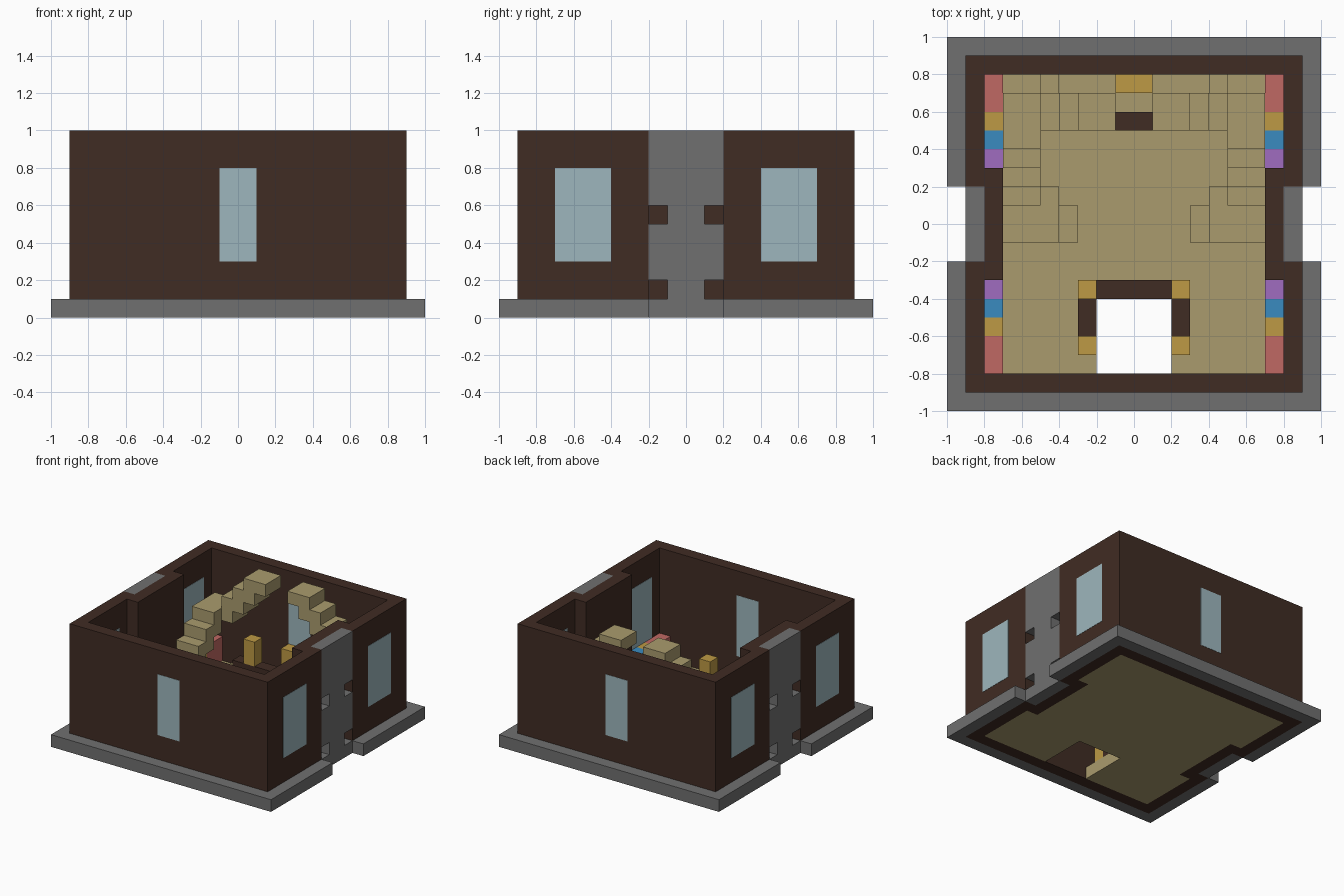
import bpy
import bmesh

if "Cube" in bpy.data.objects:
    bpy.data.objects.remove(bpy.data.objects["Cube"], do_unlink=True)


def material(name, r, g, b):
    m = bpy.data.materials.new(name)
    m.use_nodes = True
    m.diffuse_color = (r, g, b, 1)
    m.node_tree.nodes["Principled BSDF"].inputs["Base Color"].default_value = (r, g, b, 1)
    return m


brown = material("dark brown wood", .051, .025, .017)
grey = material("grey stone", .16, .16, .16)
tan = material("tan planks", .40, .33, .155)
glass = material("pale blue glass", .34, .47, .51)
red = material("muted red", .53, .14, .125)
gold = material("ochre", .51, .32, .058)
blue = material("blue", .042, .26, .53)
purple = material("purple", .35, .15, .53)


def boxes(name, mat, spans, mirror=""):
    """One object from (x0, x1, y0, y1, z0, z1) spans, mirrored over the named axes."""
    bm = bmesh.new()
    for s in spans:
        verts = bmesh.ops.create_cube(bm, size=1)["verts"]
        for v in verts:
            v.co = [s[2 * i] if v.co[i] < 0 else s[2 * i + 1] for i in range(3)]
    mesh = bpy.data.meshes.new(name)
    bm.to_mesh(mesh)
    bm.free()
    mesh.materials.append(mat)
    ob = bpy.data.objects.new(name, mesh)
    bpy.context.collection.objects.link(ob)
    if mirror:
        mod = ob.modifiers.new("Mirror", "MIRROR")
        mod.use_axis = ["X" in mirror, "Y" in mirror, False]
        mod.use_mirror_merge = False
    return ob


# Stone plinth, broken at the two side bays
boxes("plinth", grey, [(-1, 1, .9, 1, 0, .1), (.9, 1, .2, .9, 0, .1)], "XY")

# Outer walls with the side bays stepping inward
boxes("end_wall", brown, [(-.9, .9, .8, .9, 0, 1)], "Y")
boxes("side_wall", brown, [(.8, .9, .2, .8, 0, 1)], "XY")
boxes("bay_wall", brown, [(.7, .8, -.3, .3, 0, 1)], "X")

# Stone pier in each bay, with notches near the floor and at mid height
pier = [(.8, .9, -w, w, z0, z1) for w, z0, z1 in
        ((.2, 0, .1), (.1, .1, .2), (.2, .2, .5), (.1, .5, .6), (.2, .6, 1))]
boxes("stone_pier", grey, pier, "X")

# Windows, just proud of the walls on both faces
boxes("end_window", glass, [(-.1, .1, .798, .902, .3, .8)], "Y")
boxes("side_window", glass, [(.798, .902, .4, .7, .3, .8)], "XY")

# Floor around the stairwell opening
boxes("floor", tan, [(-.7, .7, -.4, .8, 0, .1)])
boxes("floor_beside_opening", tan, [(.2, .7, -.8, -.4, 0, .1)], "X")
boxes("floor_edge", tan, [(.7, .8, .3, .8, 0, .1)], "XY")

# Coloured chests along the side walls
for name, mat, y0, y1 in (("red_chest", red, .6, .8), ("ochre_chest", gold, .5, .6),
                          ("blue_chest", blue, .4, .5), ("purple_chest", purple, .3, .4)):
    boxes(name, mat, [(.7, .8, y0, y1, .1, .3)], "XY")

# Railing around the opening
boxes("rail_back", brown, [(-.2, .2, -.4, -.3, .1, .2)])
boxes("rail_side", brown, [(.2, .3, -.6, -.4, .1, .2)], "X")
boxes("rail_post", gold, [(.2, .3, y, y + .1, .1, .3) for y in (-.7, -.4)], "X")

# Floating stairs: up from the bay, along the side, then along the back
steps = [(.3, .5, -.1, .1, .1, .2), (.4, .7, -.1, .2, .2, .3)]
steps += [(.5, .7, .1 + i / 10, .3 + i / 10, .3 + i / 10, .4 + i / 10) for i in range(3)]
steps += [(.4, .7, .5, .7, .6, .7), (.5, .7, .4, .5, .6, .7)]
steps += [(.3 - i / 10, .5 - i / 10, .5, .7, .7 + i / 10, .8 + i / 10) for i in range(3)]
boxes("stairs", tan, steps, "X")

# Counter and seat below the upper stairs
boxes("counter_front", brown, [(-.4, .4, .5, .6, .1, .3)])
boxes("counter_side", tan, [(.4, .5, .5, .8, .1, .2)], "X")
boxes("counter_post", gold, [(.2, .3, .5, .6, .3, .5)], "X")
boxes("seat", gold, [(-.1, .1, .7, .8, .1, .4)])
